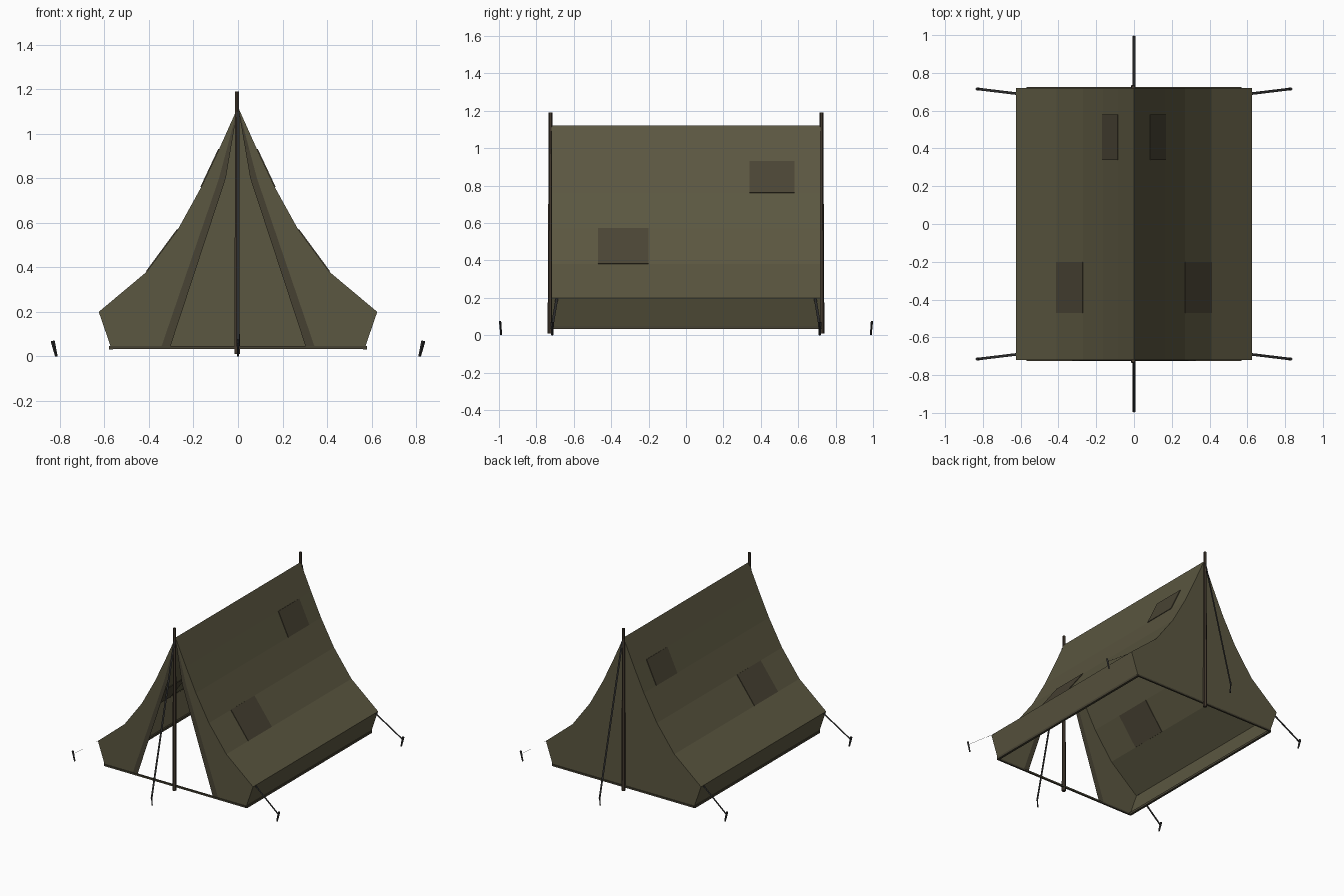
import bpy
from mathutils import Vector

if "Cube" in bpy.data.objects:
    bpy.data.objects.remove(bpy.data.objects["Cube"])

# Half cross-section of the canvas, ridge to ground hem (x, z)
PROFILE = [(0, 1.12), (0.085, 0.93), (0.165, 0.76), (0.27, 0.57),
           (0.41, 0.38), (0.625, 0.20), (0.57, 0.04)]
DOOR_IN = [(0, 1.12), (0.055, 0.80), (0.305, 0.04)]
DOOR_OUT = [(0, 1.12), (0.085, 0.80), (0.345, 0.04)]
L = 0.72


def material(name, r, g, b):
    m = bpy.data.materials.new(name)
    m.diffuse_color = (r, g, b, 1)
    m.use_nodes = True
    m.node_tree.nodes["Principled BSDF"].inputs["Base Color"].default_value = m.diffuse_color
    return m


CANVAS = material("canvas", 0.105, 0.095, 0.052)
PATCH = material("patch_cloth", 0.068, 0.058, 0.035)
TRIM = material("trim_cloth", 0.062, 0.054, 0.033)
WOOD = material("wood", 0.055, 0.040, 0.027)
ROPE = material("rope", 0.025, 0.025, 0.025)


def mesh(name, verts, faces, mat):
    me = bpy.data.meshes.new(name)
    me.from_pydata([tuple(v) for v in verts], [], faces)
    me.validate()
    me.materials.append(mat)
    ob = bpy.data.objects.new(name, me)
    bpy.context.collection.objects.link(ob)
    return ob


def sheet(name, a, b, mat):
    """Strip of quads between two matching point rows."""
    n = len(a)
    return mesh(name, a + b, [(i, i + 1, n + i + 1, n + i) for i in range(n - 1)], mat)


def x_at(line, z):
    for (x0, z0), (x1, z1) in zip(line, line[1:]):
        if z >= z1 - 1e-6:
            return x0 + (x1 - x0) * (z0 - z) / (z0 - z1)
    return line[-1][0]


def rod(name, p, q, w0, w1, mat, sides=4):
    p, q = Vector(p), Vector(q)
    bpy.ops.mesh.primitive_cone_add(vertices=sides, radius1=w0, radius2=w1,
                                    depth=(q - p).length, location=(p + q) / 2)
    ob = bpy.context.object
    ob.name = name
    ob.rotation_mode = 'QUATERNION'
    ob.rotation_quaternion = (q - p).to_track_quat('Z', 'Y')
    ob.data.materials.append(mat)
    return ob


def bar(name, lo, hi, mat):
    lo, hi = Vector(lo), Vector(hi)
    bpy.ops.mesh.primitive_cube_add(size=1, location=(lo + hi) / 2)
    ob = bpy.context.object
    ob.name = name
    ob.dimensions = hi - lo
    ob.data.materials.append(mat)


def ribbon(name, p, q, side, mat):
    """Flat guy line of half width vector side."""
    p, q, s = Vector(p), Vector(q), Vector(side)
    mesh(name, [p - s, p + s, q + s, q - s], [(0, 1, 2, 3)], mat)


levels = sorted({z for _, z in PROFILE} | {0.80}, reverse=True)

for s, tag in ((-1, "left"), (1, "right")):
    # Roof and low side wall
    sheet("roof_" + tag, [(s * x, -L, z) for x, z in PROFILE],
          [(s * x, L, z) for x, z in PROFILE], CANVAS)

    # Rear wall, front flap and door trim
    def row(line, y):
        return [(s * x_at(line, z), y, z) for z in levels]
    sheet("rear_wall_" + tag, row(PROFILE, L), [(0, L, z) for z in levels], CANVAS)
    sheet("front_flap_" + tag, row(PROFILE, -L), row(DOOR_OUT, -L), CANVAS)
    sheet("door_trim_" + tag, row(DOOR_OUT, -L), row(DOOR_IN, -L - 0.003), TRIM)

    # Sewn patches, each filling one roof facet and showing on both sides
    for name, i, y0, y1 in (("lower", 3, -0.47, -0.20), ("upper", 1, 0.34, 0.58)):
        (xa, za), (xb, zb) = PROFILE[i], PROFILE[i + 1]
        n = Vector((s * (za - zb), 0, xb - xa)).normalized()
        quad = [Vector((s * xa, y0, za)), Vector((s * xb, y0, zb)),
                Vector((s * xb, y1, zb)), Vector((s * xa, y1, za))]
        d = 0.004
        mesh(name + "_patch_" + tag, [v + n * d for v in quad] + [v - n * d for v in quad],
             [(0, 1, 2, 3), (7, 6, 5, 4), (0, 4, 5, 1), (1, 5, 6, 2),
              (2, 6, 7, 3), (3, 7, 4, 0)], PATCH)

    # Side hem
    bar("side_hem_" + tag, (s * 0.57 - 0.008, -L, 0.032), (s * 0.57 + 0.008, L, 0.048), TRIM)

    # Corner guy lines and stakes
    for t, end in ((-1, "front"), (1, "rear")):
        ribbon(f"corner_rope_{end}_{tag}", (s * 0.62, t * 0.69, 0.20),
               (s * 0.828, t * 0.715, 0.05), (0, 0.007, 0), ROPE)
        rod(f"corner_stake_{end}_{tag}", (s * 0.815, t * 0.715, 0),
            (s * 0.832, t * 0.715, 0.07), 0.006, 0.009, ROPE)

for t, end in ((-1, "front"), (1, "rear")):
    # Upright poles, end hems, end guy lines and stakes
    rod("pole_" + end, (-0.004, t * 0.726, 0.01), (-0.004, t * 0.724, 1.19),
        0.014, 0.010, WOOD, 6)
    bar("end_hem_" + end, (-0.57, t * L - 0.006, 0.034), (0.57, t * L + 0.006, 0.046), TRIM)
    ribbon("end_rope_" + end, (0, t * 0.733, 1.10), (0, t * 0.996, 0.05), (0.007, 0, 0), ROPE)
    rod("end_stake_" + end, (0, t * 0.988, 0.0), (0, t * 0.994, 0.075), 0.005, 0.006, ROPE)
